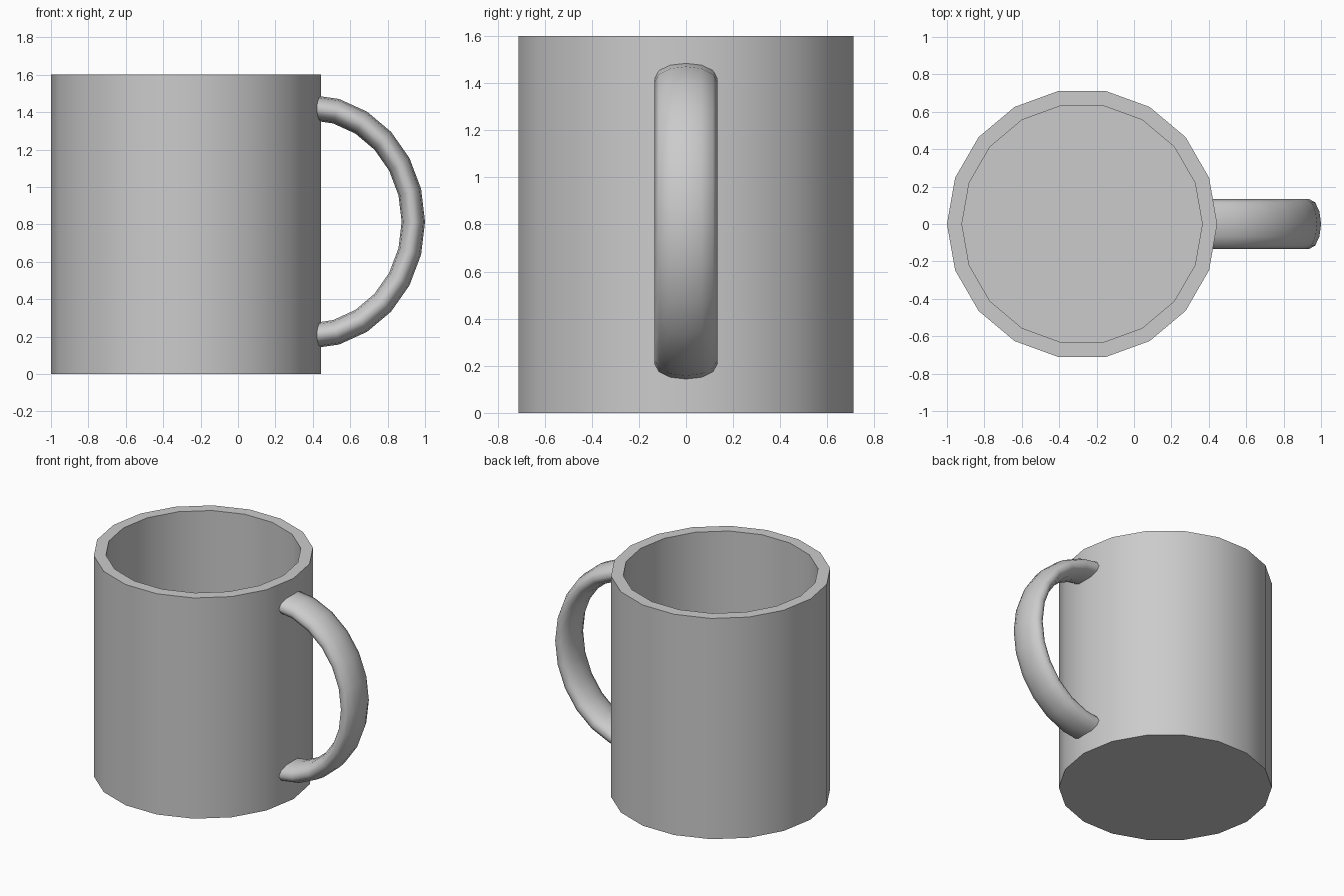
import bpy, bmesh
from math import sin, cos, pi, radians

if "Cube" in bpy.data.objects:
    bpy.data.objects.remove(bpy.data.objects["Cube"])

CX = -0.2775          # cup axis
SIDES = 18


def ring(bm, n, point):
    return [bm.verts.new(point(2 * pi * i / n)) for i in range(n)]


def bridge(bm, a, b):
    n = len(a)
    for i in range(n):
        j = (i + 1) % n
        bm.faces.new((a[i], a[j], b[j], b[i]))


def finish(bm, name):
    bmesh.ops.recalc_face_normals(bm, faces=bm.faces)
    mesh = bpy.data.meshes.new(name)
    bm.to_mesh(mesh)
    bm.free()
    obj = bpy.data.objects.new(name, mesh)
    bpy.context.collection.objects.link(obj)
    bpy.ops.object.select_all(action='DESELECT')
    obj.select_set(True)
    bpy.context.view_layer.objects.active = obj
    return obj


# Cup: outer wall, flat rim, inner wall and floor from a (radius, height) profile
bm = bmesh.new()
profile = [(0.7225, 0.0), (0.7225, 1.6), (0.6425, 1.6), (0.6425, 0.08)]
rings = [ring(bm, SIDES, lambda a: (CX + r * cos(a), r * sin(a), z)) for r, z in profile]
for lower, upper in zip(rings, rings[1:]):
    bridge(bm, lower, upper)
bm.faces.new(rings[0])
bm.faces.new(rings[-1])
finish(bm, "cup")
bpy.ops.object.shade_smooth_by_angle(angle=radians(30))

# Handle: half of a stretched torus with a flat oval section, ends sunk in the wall
bm = bmesh.new()
rings = []
for k in range(13):
    t = radians(-90 + 15 * k)
    rings.append(ring(bm, 12, lambda a: (
        0.38 + (0.5575 + 0.0625 * cos(a)) * cos(t),
        0.133 * sin(a),
        0.814 + (0.612 + 0.0675 * cos(a)) * sin(t))))
for first, second in zip(rings, rings[1:]):
    bridge(bm, first, second)
bm.faces.new(rings[0])
bm.faces.new(rings[-1])
finish(bm, "handle")
bpy.ops.object.shade_smooth_by_angle(angle=radians(65))
